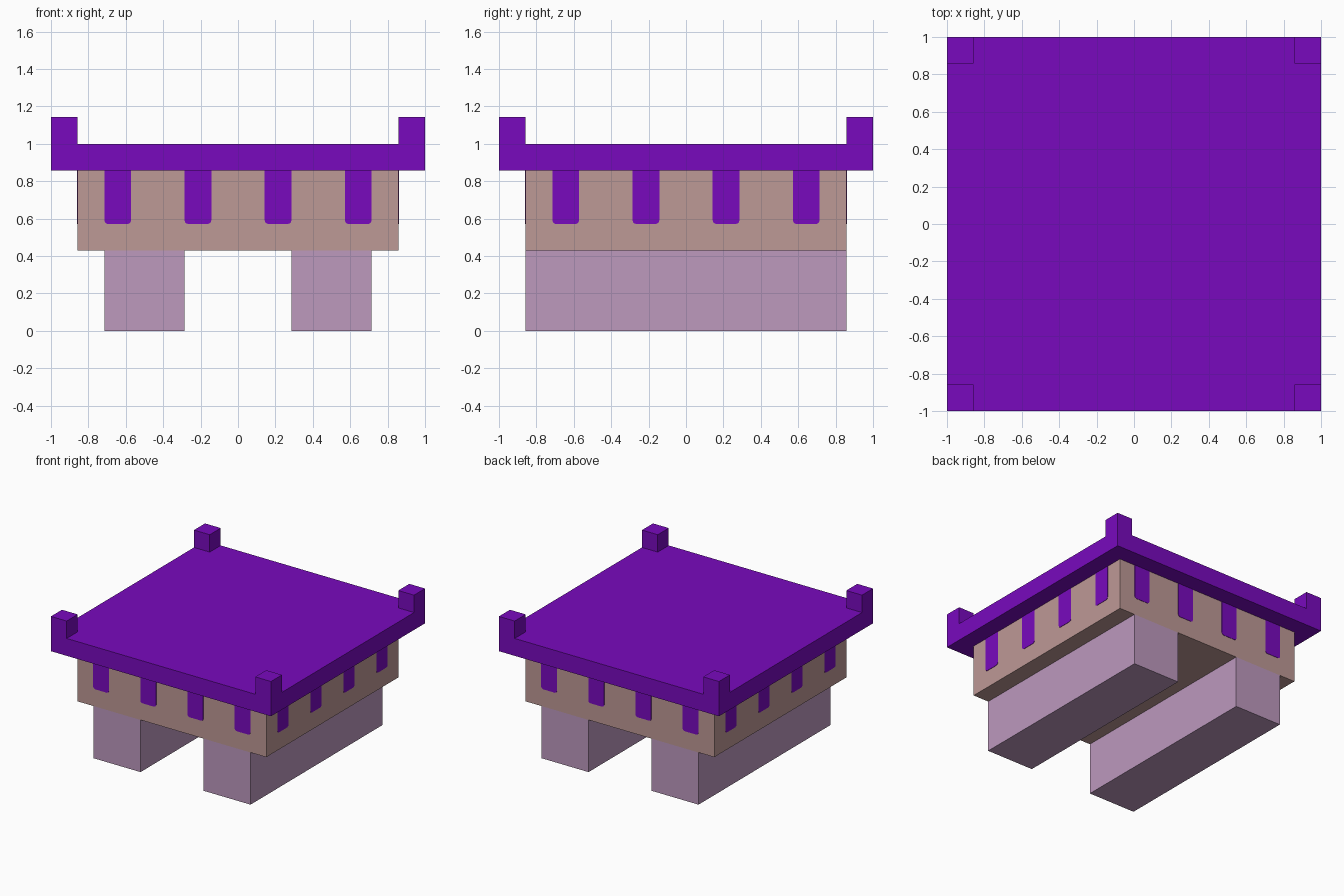
import bpy, bmesh, math
from mathutils import Matrix, Vector

cube = bpy.data.objects.get("Cube")
if cube:
    bpy.data.objects.remove(cube, do_unlink=True)

U = 1 / 7  # base module all parts are sized by


def material(name, rgb):
    m = bpy.data.materials.new(name)
    m.use_nodes = True
    m.diffuse_color = (*rgb, 1)
    bsdf = next(n for n in m.node_tree.nodes if n.type == 'BSDF_PRINCIPLED')
    bsdf.inputs["Base Color"].default_value = (*rgb, 1)
    return m


purple = material("purple", (0.19, 0.003, 0.515))
tan = material("dusty_tan", (0.515, 0.319, 0.305))
mauve = material("mauve", (0.509, 0.319, 0.515))


def finish(name, bm, mat):
    bmesh.ops.recalc_face_normals(bm, faces=bm.faces)
    me = bpy.data.meshes.new(name)
    bm.to_mesh(me)
    bm.free()
    me.materials.append(mat)
    ob = bpy.data.objects.new(name, me)
    bpy.context.collection.objects.link(ob)
    return ob


def box(lo, hi):
    """Box mesh between two corners."""
    bm = bmesh.new()
    lo, hi = Vector(lo), Vector(hi)
    mat = Matrix.Translation((lo + hi) / 2) @ Matrix.Diagonal((*(hi - lo), 1))
    bmesh.ops.create_cube(bm, size=1, matrix=mat)
    return bm


# Two long runners
for side, x in (("left", 3.5 * U), ("right", -3.5 * U)):
    finish(side + "_runner",
           box((x - 1.5 * U, -6 * U, 0), (x + 1.5 * U, 6 * U, 3 * U)), mauve)

# Body block
finish("body", box((-6 * U, -6 * U, 3 * U), (6 * U, 6 * U, 6 * U)), tan)

# Top slab, with the corner squares raised into posts
bm = box((-1, -1, 6 * U), (1, 1, 1))
for axis in (Vector((1, 0, 0)), Vector((0, 1, 0))):
    for d in (-6 * U, 6 * U):
        bmesh.ops.bisect_plane(bm, geom=bm.verts[:] + bm.edges[:] + bm.faces[:],
                               plane_co=axis * d, plane_no=axis)
corners = []
for f in bm.faces:
    c = f.calc_center_median()
    if c.z > 0.99 and min(abs(c.x), abs(c.y)) > 6 * U:
        corners.append(f)
raised = bmesh.ops.extrude_discrete_faces(bm, faces=corners)["faces"]
bmesh.ops.translate(bm, verts=[v for f in raised for v in f.verts], vec=(0, 0, U))
finish("top_slab_with_posts", bm, purple)

# Hanging tabs: thin plates with clipped lower corners, four on each side
w, r, t = U / 2, 0.018, 0.003
profile = [(-w, 6 * U), (-w, 4 * U + r), (-w + r * 0.3, 4 * U + r * 0.3), (-w + r, 4 * U),
           (w - r, 4 * U), (w - r * 0.3, 4 * U + r * 0.3), (w, 4 * U + r), (w, 6 * U)]
for i, side in enumerate(("front", "left", "back", "right")):
    bm = bmesh.new()
    for x in (-4.5 * U, -1.5 * U, 1.5 * U, 4.5 * U):
        face = bm.faces.new([bm.verts.new((x + px, -6 * U, pz)) for px, pz in profile])
        ext = bmesh.ops.extrude_face_region(bm, geom=[face], use_keep_orig=True)["geom"]
        bmesh.ops.translate(bm, vec=(0, -t, 0),
                            verts=[g for g in ext if isinstance(g, bmesh.types.BMVert)])
    bmesh.ops.rotate(bm, verts=bm.verts, cent=(0, 0, 0),
                     matrix=Matrix.Rotation(i * math.pi / 2, 3, 'Z'))
    finish(side + "_hanging_tabs", bm, purple)
